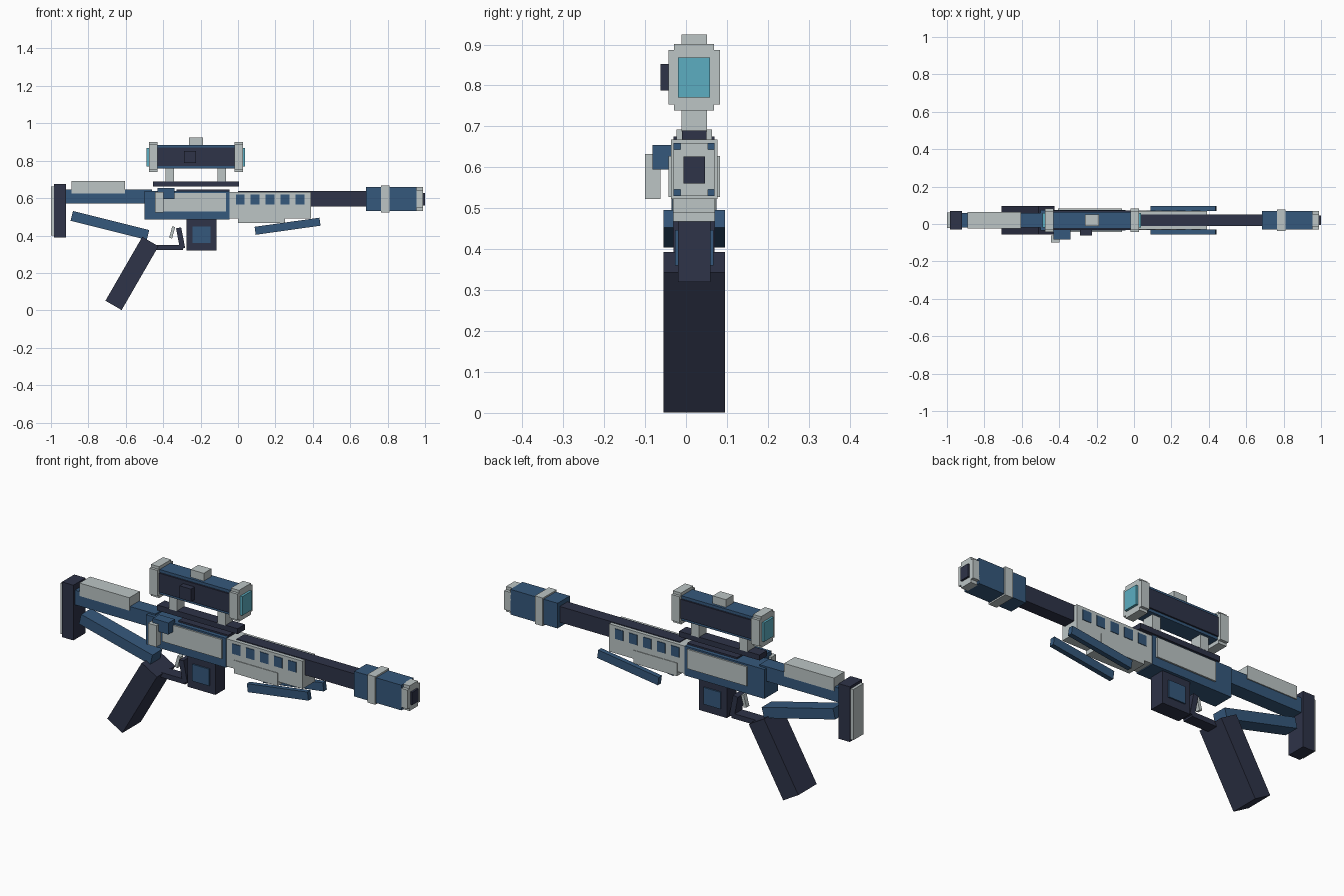
import bpy, bmesh
from math import radians
from mathutils import Matrix, Vector

if "Cube" in bpy.data.objects:
    bpy.data.objects.remove(bpy.data.objects["Cube"])

MID = 0.02  # y of the centre plane


def linear(c):
    c /= 255
    return c / 12.92 if c <= 0.04045 else ((c + 0.055) / 1.055) ** 2.4


def material(name, r, g, b):
    m = bpy.data.materials.new(name)
    col = (linear(r), linear(g), linear(b), 1)
    m.use_nodes = True
    m.diffuse_color = col
    node = next(n for n in m.node_tree.nodes if n.type == "BSDF_PRINCIPLED")
    node.inputs["Base Color"].default_value = col
    node.inputs["Roughness"].default_value = 0.7
    return m


DARK = material("dark navy", 46, 51, 72)
BLUE = material("steel blue", 53, 88, 124)
LIGHT = material("light grey", 188, 197, 197)
TEAL = material("teal glass", 92, 174, 193)


def finish(name, bm, mat):
    bmesh.ops.recalc_face_normals(bm, faces=bm.faces)
    me = bpy.data.meshes.new(name)
    bm.to_mesh(me)
    bm.free()
    me.materials.append(mat)
    ob = bpy.data.objects.new(name, me)
    bpy.context.collection.objects.link(ob)
    return ob


def block(name, mat, x, z, half=0.05, y=MID, tilt=0):
    """Box from x and z ranges, half width about y, tilted about its centre."""
    bm = bmesh.new()
    bmesh.ops.create_cube(bm, size=1)
    size = Vector((x[1] - x[0], 2 * half, z[1] - z[0]))
    centre = Vector((sum(x) / 2, y, sum(z) / 2))
    bm.transform(Matrix.Translation(centre) @ Matrix.Rotation(radians(tilt), 4, "Y")
                 @ Matrix.Diagonal(size).to_4x4())
    return finish(name, bm, mat)


def notched(name, mat, x, z, hy, hz, n):
    """Collar with stepped corners, extruded along x."""
    bm = bmesh.new()
    corner = [(hy, hz - n), (hy - n, hz - n), (hy - n, hz)]
    outline = []
    for sy, sz in ((1, 1), (-1, 1), (-1, -1), (1, -1)):
        pts = [(sy * a, sz * b) for a, b in corner]
        outline += pts if sy * sz > 0 else pts[::-1]
    face = bm.faces.new([bm.verts.new((x[0], MID + a, z + b)) for a, b in outline])
    ext = bmesh.ops.extrude_face_region(bm, geom=[face])
    moved = [v for v in ext["geom"] if isinstance(v, bmesh.types.BMVert)]
    bmesh.ops.translate(bm, verts=moved, vec=(x[1] - x[0], 0, 0))
    return finish(name, bm, mat)


SIDES = (("right", -1), ("left", 1))

# Stock
block("butt_plate", DARK, (-0.985, -0.92), (0.39, 0.675))
block("butt_pad", LIGHT, (-1.0, -0.985), (0.4, 0.662), 0.042)
block("stock_tube", BLUE, (-0.93, -0.46), (0.57, 0.645), 0.038)
block("cheek_rest", LIGHT, (-0.89, -0.605), (0.625, 0.692), 0.043)
block("stock_strut", BLUE, (-0.895, -0.475), (0.427, 0.481), 0.04, tilt=14)

# Grip and trigger
block("grip", DARK, (-0.617, -0.517), (0, 0.394), 0.075, tilt=30)
block("trigger_guard_base", DARK, (-0.46, -0.295), (0.322, 0.348), 0.03)
block("trigger_guard_front", DARK, (-0.321, -0.293), (0.33, 0.442), 0.03, tilt=-11)
block("trigger", LIGHT, (-0.36, -0.344), (0.385, 0.448), 0.012, tilt=15)

# Receiver
block("receiver", BLUE, (-0.5, -0.045), (0.485, 0.637), 0.055)
block("receiver_top_strip", DARK, (-0.33, -0.045), (0.63, 0.645), 0.034)
block("top_rail", DARK, (-0.455, 0.005), (0.662, 0.69), 0.03)
for side, s in SIDES:
    block(side + "_receiver_panel", LIGHT, (-0.405, -0.065), (0.528, 0.628), 0.004, MID + s * 0.059)

# Bolt handle, on the right side only
block("bolt_arm", BLUE, (-0.43, -0.34), (0.595, 0.655), 0.026, -0.056)
block("bolt_handle", LIGHT, (-0.445, -0.397), (0.522, 0.633), 0.019, -0.081)

# Magazine
block("magazine", DARK, (-0.275, -0.115), (0.32, 0.49), 0.04)
for side, s in SIDES:
    block(side + "_magazine_panel", BLUE, (-0.243, -0.147), (0.36, 0.447), 0.004, MID + s * 0.043)

# Handguard with vents and side wings
block("handguard", LIGHT, (-0.045, 0.39), (0.49, 0.633), 0.05)
block("handguard_belly", LIGHT, (0.0, 0.25), (0.468, 0.535), 0.053)
for side, s in SIDES:
    for i in range(5):
        x = -0.012 + i * 0.08
        block(f"{side}_vent_{i + 1}", BLUE, (x, x + 0.048), (0.566, 0.618), 0.003, MID + s * 0.05)
    block(side + "_wing", BLUE, (0.09, 0.44), (0.428, 0.471), 0.0125, MID + s * 0.0625, tilt=-8)

# Barrel and muzzle
block("barrel", DARK, (0.0, 0.7), (0.555, 0.637), 0.032)
block("muzzle_body", BLUE, (0.685, 0.955), (0.53, 0.66))
block("muzzle_ring", LIGHT, (0.765, 0.81), (0.523, 0.668), 0.057)
notched("muzzle_cap", LIGHT, (0.95, 0.99), 0.595, 0.05, 0.065, 0.016)
block("muzzle_bore", DARK, (0.97, 1.0), (0.56, 0.626), 0.026)

# Scope
block("scope_body", BLUE, (-0.45, 0.0), (0.758, 0.885), 0.044)
block("scope_side_shell", DARK, (-0.43, -0.02), (0.772, 0.87), 0.052)
for end, x in (("rear", -0.477), ("front", -0.02)):
    notched(f"scope_{end}_cap", LIGHT, (x, x + 0.046), 0.82, 0.063, 0.081, 0.014)
for end, x in (("rear", -0.488), ("front", 0.0)):
    block(f"scope_{end}_lens", TEAL, (x, x + 0.038), (0.77, 0.868), 0.039)
for end, x in (("rear", -0.387), ("front", -0.11)):
    block(f"scope_{end}_foot", LIGHT, (x, x + 0.046), (0.688, 0.765), 0.031)
block("scope_top_knob", LIGHT, (-0.263, -0.188), (0.88, 0.925), 0.031)
block("scope_side_knob", DARK, (-0.29, -0.225), (0.788, 0.853), 0.02, -0.042)
